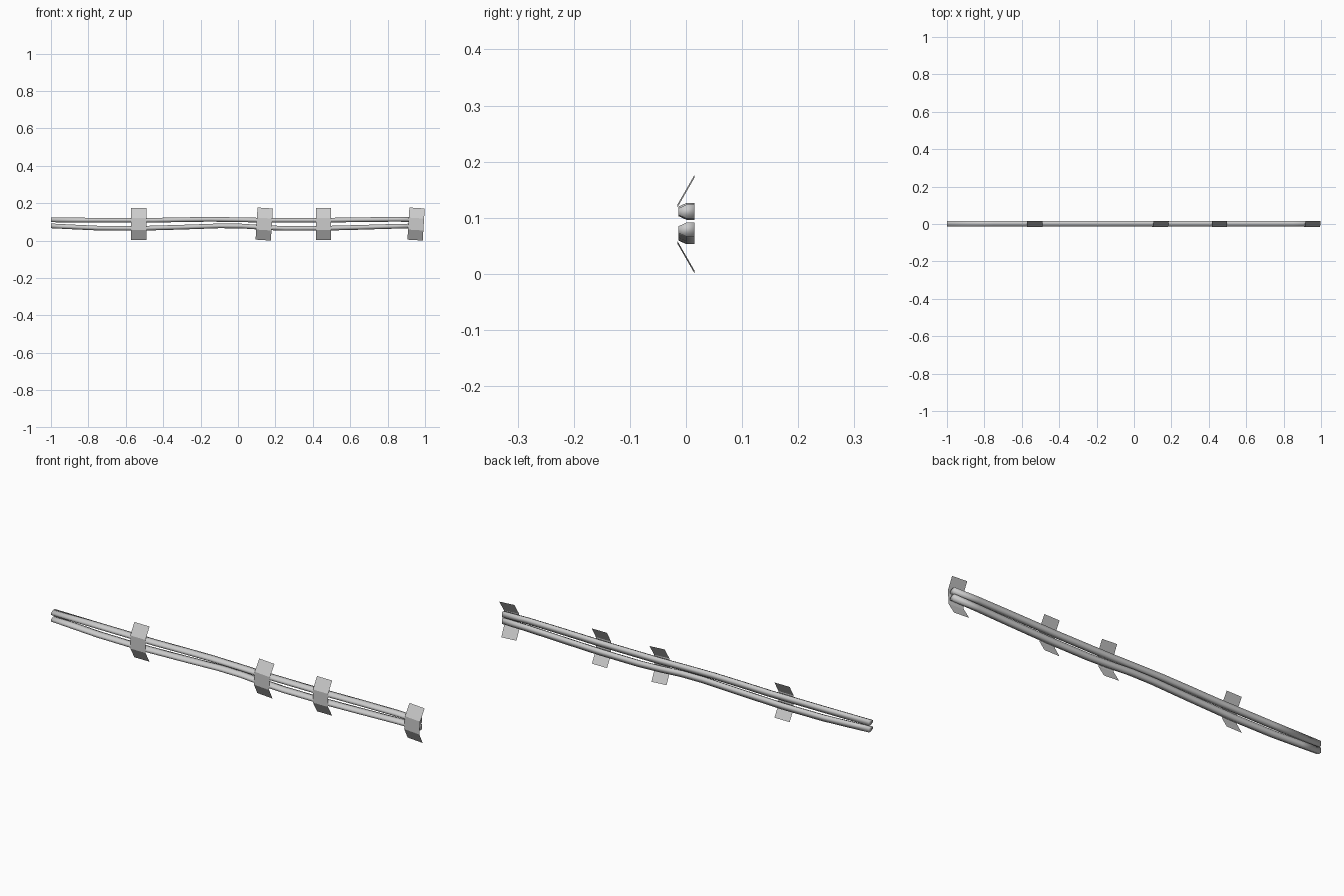
import bpy, bmesh, math
from mathutils import Matrix, Vector

if "Cube" in bpy.data.objects:
    bpy.data.objects.remove(bpy.data.objects["Cube"])

# Cable cross-section (y, z): flat against the wall, chamfered at the front
SECTION = [(0.015, -0.0125), (0.001, -0.0125), (-0.0135, -0.006),
           (-0.0135, 0.006), (0.001, 0.0125), (0.015, 0.0125)]


def finish(name, bm, smooth):
    bmesh.ops.recalc_face_normals(bm, faces=bm.faces)
    for f in bm.faces:
        f.smooth = smooth
    mesh = bpy.data.meshes.new(name)
    bm.to_mesh(mesh)
    bm.free()
    ob = bpy.data.objects.new(name, mesh)
    bpy.context.collection.objects.link(ob)
    return ob


def cable(name, path):
    """Sweep the section along (x, z) points with capped ends."""
    bm = bmesh.new()
    rings = [[bm.verts.new((x, y, z + dz)) for y, dz in SECTION] for x, z in path]
    n = len(SECTION)
    for a, b in zip(rings, rings[1:]):
        for i in range(n):
            j = (i + 1) % n
            bm.faces.new((a[i], a[j], b[j], b[i]))
    bm.faces.new(rings[0])
    bm.faces.new(rings[-1])
    return finish(name, bm, True)


def clip(name, x, tilt):
    """Thin strap bent over both cables, its ends touching the wall."""
    bm = bmesh.new()
    profile = [(0.0155, -0.086), (-0.0155, -0.032), (-0.0155, 0.032), (0.0155, 0.086)]
    rows = [[bm.verts.new((sx * 0.041, y, z)) for sx in (-1, 1)] for y, z in profile]
    for a, b in zip(rows, rows[1:]):
        bm.faces.new((a[0], a[1], b[1], b[0]))
    bmesh.ops.transform(bm, verts=bm.verts, matrix=Matrix.Translation(
        Vector((x, 0, 0.0887))) @ Matrix.Rotation(math.radians(tilt), 4, 'Y'))
    return finish(name, bm, False)


# Two sagging cables
cable("upper_cable", [(-1, 0.111), (-0.75, 0.1095), (-0.45, 0.109), (-0.3, 0.112),
                      (-0.15, 0.114), (0, 0.112), (0.14, 0.109), (0.46, 0.109),
                      (0.65, 0.112), (0.85, 0.114), (0.985, 0.111)])
cable("lower_cable", [(-1, 0.079), (-0.9, 0.074), (-0.75, 0.067), (-0.53, 0.0655),
                      (-0.3, 0.072), (-0.1, 0.079), (0.02, 0.078), (0.14, 0.07),
                      (0.25, 0.0655), (0.46, 0.066), (0.65, 0.071), (0.85, 0.077),
                      (0.985, 0.079)])

# Four clips
for i, (x, tilt) in enumerate([(-0.53, 0), (0.14, 3.5), (0.457, 0), (0.952, 3.5)]):
    clip(f"clip_{i + 1}", x, tilt)
